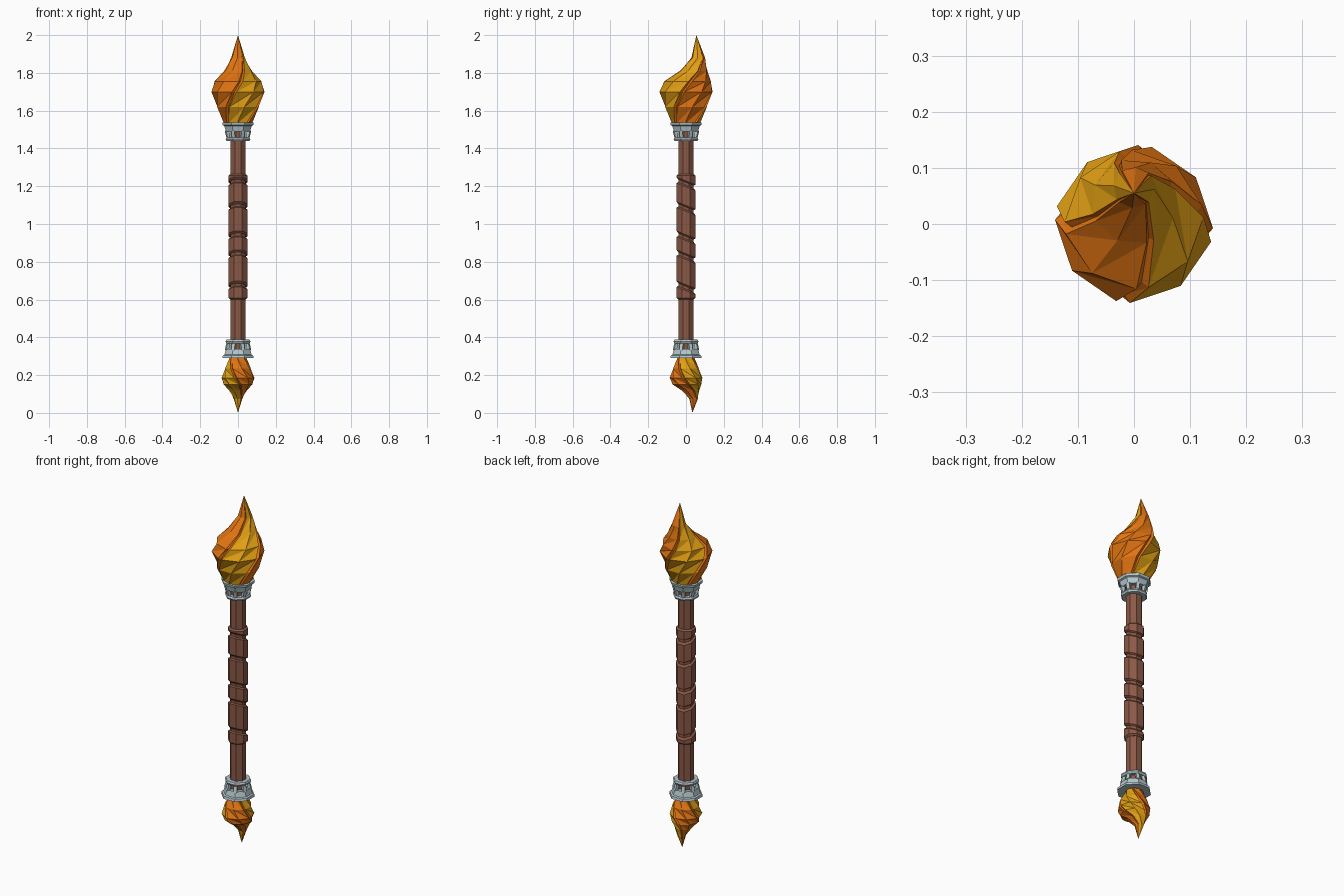
import bpy, bmesh, math
from math import cos, sin, radians

if "Cube" in bpy.data.objects:
    bpy.data.objects.remove(bpy.data.objects["Cube"])


def mat(name, rgb):
    m = bpy.data.materials.new(name)
    m.diffuse_color = (*rgb, 1)
    m.use_nodes = True
    m.node_tree.nodes["Principled BSDF"].inputs["Base Color"].default_value = m.diffuse_color
    return m


ORANGE = mat("orange", (0.76, 0.175, 0.006))
YELLOW = mat("yellow", (0.76, 0.35, 0.007))
BROWN = mat("brown", (0.26, 0.10, 0.062))
STEEL = mat("pale_steel", (0.46, 0.58, 0.61))


def finish(bm, name, mats):
    bmesh.ops.recalc_face_normals(bm, faces=bm.faces)
    me = bpy.data.meshes.new(name)
    bm.to_mesh(me)
    bm.free()
    for m in mats:
        me.materials.append(m)
    ob = bpy.data.objects.new(name, me)
    bpy.context.collection.objects.link(ob)
    return ob


def lathe(bm, profile, n=8, closed=False, slope=0):
    """Revolve (radius, z) points; slope lets the rings tilt along y."""
    rings = []
    for p in profile:
        r, z = p[:2]
        k = p[2] if len(p) > 2 else slope
        ring = []
        for i in range(n):
            a = 2 * math.pi * (i + 0.5) / n
            ring.append(bm.verts.new((r * cos(a), r * sin(a), z + k * r * sin(a))))
        rings.append(ring)
    pairs = list(zip(rings, rings[1:]))
    if closed:
        pairs.append((rings[-1], rings[0]))
    else:
        bm.faces.new(rings[0])
        bm.faces.new(rings[-1])
    for lo, hi in pairs:
        for i in range(n):
            j = (i + 1) % n
            bm.faces.new((lo[i], lo[j], hi[j], hi[i]))


# Twisted four-lobed flame: height, radius, seam angle, y offset
FLAME = [(0, .075, -140, 0), (.09, .118, -118, 0), (.17, .141, -98, 0),
         (.225, .124, -83, .008), (.28, .077, -68, .04), (.35, .037, -50, .065)]


def flame(name, z0, k, direction, first):
    bm = bmesh.new()
    rings = []
    for h, r, ang, oy in FLAME:
        ring = []
        for q in range(4):
            # groove bottom, lobe edge, lobe middle, lobe edge
            for da, f in ((0, .9), (5, 1), (45, .98), (85, 1)):
                a = radians(ang + q * 90 + da)
                ring.append(bm.verts.new((k * r * f * cos(a), k * (oy + r * f * sin(a)),
                                          z0 + direction * k * h)))
        rings.append(ring)
    tip = bm.verts.new((0, k * .055, z0 + direction * k * .47))
    bm.faces.new(rings[0])

    def colour(face, i):
        lobe, part = divmod(i, 4)
        face.material_index = 0 if part in (0, 3) else (lobe + first) % 2

    for lo, hi in zip(rings, rings[1:]):
        for i in range(16):
            j = (i + 1) % 16
            colour(bm.faces.new((lo[i], lo[j], hi[j])), i)
            colour(bm.faces.new((lo[i], hi[j], hi[i])), i)
    for i in range(16):
        colour(bm.faces.new((rings[-1][i], rings[-1][(i + 1) % 16], tip)), i)
    finish(bm, name, [ORANGE, YELLOW])


flame("top_flame", 1.53, 1.0, 1, 1)
flame("bottom_flame", 0.29, 0.617, -1, 0)

# Shaft
bm = bmesh.new()
lathe(bm, [(.044, .29), (.044, 1.53)])
finish(bm, "shaft", [BROWN])

# Grip wraps with chamfered, slanted ends: (bottom, slope, top, slope)
S = -0.4
WRAPS = [(.60, 0, .655, S), (.67, S, .82, S), (.835, S, .92, S),
         (.935, S, 1.075, S), (1.09, S, 1.205, S), (1.22, S, 1.265, 0)]
for n, (z0, s0, z1, s1) in enumerate(WRAPS):
    bm = bmesh.new()
    c = .008
    lathe(bm, [(.045, z0, s0), (.054, z0 + c, s0), (.054, z1 - c, s1), (.045, z1, s1)])
    finish(bm, f"grip_wrap_{n + 1}", [BROWN])


# Collars: flared cup, thin ring and struts joining them
def collar(name, z0, d):
    bm = bmesh.new()
    lathe(bm, [(.046, z0), (.09, z0), (.087, z0 - d * .014), (.078, z0 - d * .018),
               (.069, z0 - d * .048), (.046, z0 - d * .048)], closed=True)
    lathe(bm, [(.043, z0 - d * .078), (.066, z0 - d * .078), (.071, z0 - d * .088),
               (.066, z0 - d * .098), (.043, z0 - d * .098)], closed=True)
    for i in range(8):
        a = math.pi * (i + .5) / 4
        loops = []
        for z, r0, r1 in ((z0 - d * .044, .052, .072), (z0 - d * .084, .048, .062)):
            loops.append([bm.verts.new((r * cos(a) - t * sin(a), r * sin(a) + t * cos(a), z))
                          for r, t in ((r0, -.009), (r1, -.009), (r1, .009), (r0, .009))])
        for j in range(4):
            m = (j + 1) % 4
            bm.faces.new((loops[0][j], loops[0][m], loops[1][m], loops[1][j]))
        bm.faces.new(loops[0])
        bm.faces.new(loops[1])
    finish(bm, name, [STEEL])


collar("top_collar", 1.537, 1)
collar("bottom_collar", 0.29, -1)
